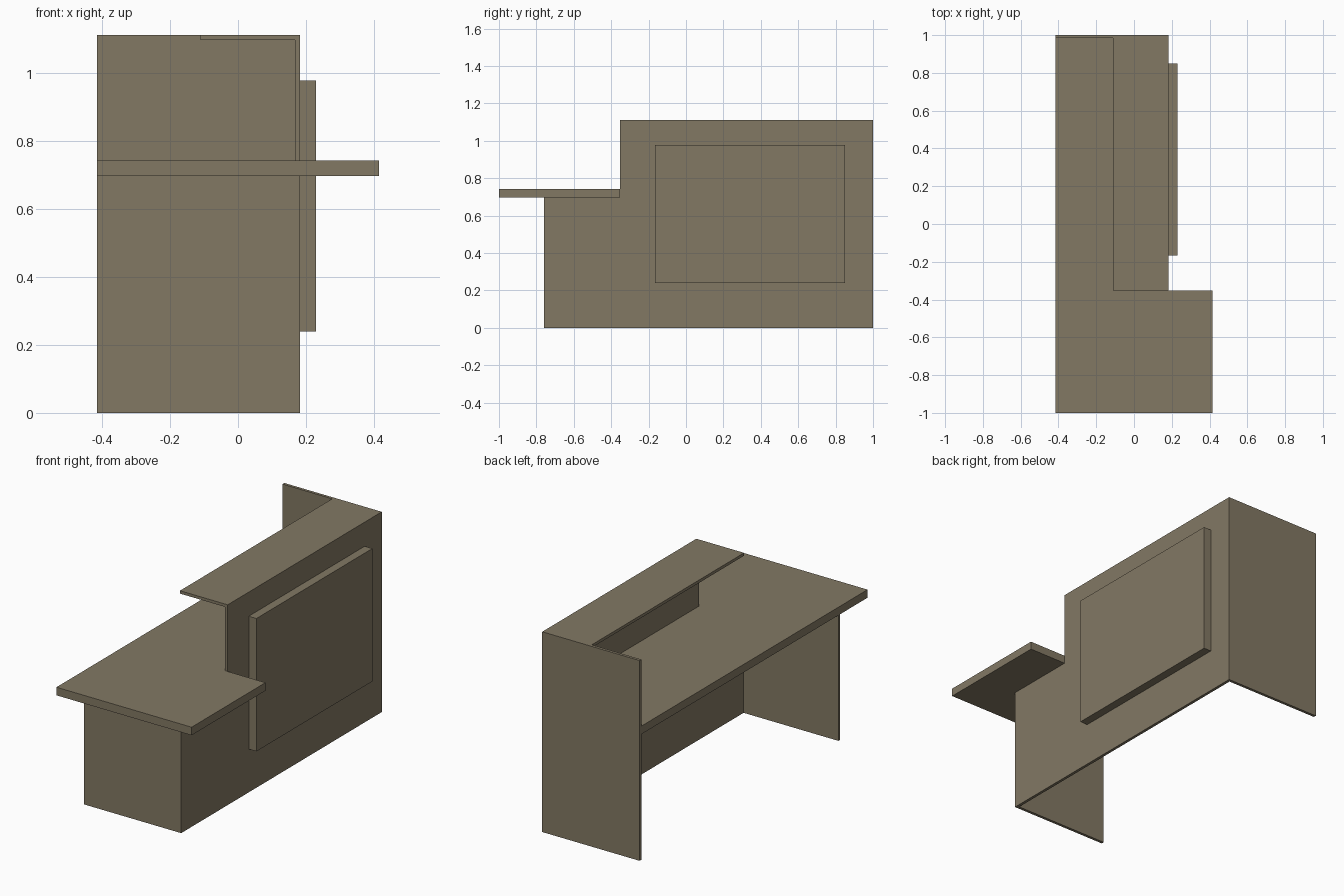
import bpy, bmesh
from mathutils import Vector

if "Cube" in bpy.data.objects:
    bpy.data.objects.remove(bpy.data.objects["Cube"])

mat = bpy.data.materials.new("taupe laminate")
mat.diffuse_color = (0.225, 0.19, 0.127, 1)
mat.use_nodes = True
mat.node_tree.nodes["Principled BSDF"].inputs["Base Color"].default_value = mat.diffuse_color


def prism(name, outline, offset):
    """Extrude a flat outline of 3D points along an offset vector."""
    bm = bmesh.new()
    face = bm.faces.new([bm.verts.new(p) for p in outline])
    ext = bmesh.ops.extrude_face_region(bm, geom=[face], use_keep_orig=True)
    moved = [g for g in ext["geom"] if isinstance(g, bmesh.types.BMVert)]
    bmesh.ops.translate(bm, vec=Vector(offset), verts=moved)
    bmesh.ops.recalc_face_normals(bm, faces=bm.faces[:])
    mesh = bpy.data.meshes.new(name)
    bm.to_mesh(mesh)
    bm.free()
    mesh.materials.append(mat)
    obj = bpy.data.objects.new(name, mesh)
    bpy.context.collection.objects.link(obj)
    return obj


def box(name, x0, x1, y0, y1, z0, z1):
    pts = [(x0, y0, z0), (x1, y0, z0), (x1, y1, z0), (x0, y1, z0)]
    return prism(name, pts, (0, 0, z1 - z0))


LEFT, RIGHT, T = -0.415, 0.183, 0.016   # body sides and board thickness
STEP, LEG, BACK = -0.352, -0.76, 1.0    # y of counter step, short leg, tall end
DESK0, DESK1, TOP = 0.697, 0.742, 1.112  # desk underside, desk top, overall height
INNER = RIGHT - T

# Stepped customer-side panel
profile = [(LEG, 0), (BACK, 0), (BACK, TOP), (STEP, TOP), (STEP, DESK0), (LEG, DESK0)]
prism("front_panel", [(INNER, y, z) for y, z in profile], (T, 0, 0))

# Raised decorative panel
box("raised_panel", RIGHT, 0.23, -0.167, 0.85, 0.24, 0.978)

# L-shaped desk top, notched around the stepped panel
desk = [(LEFT, -1), (0.415, -1), (0.415, STEP), (INNER, STEP), (INNER, BACK - T), (LEFT, BACK - T)]
prism("desk_top", [(x, y, DESK0) for x, y in desk], (0, 0, DESK1 - DESK0))

# Short leg and tall end panel
box("short_leg", LEFT, INNER, LEG, LEG + T, 0, DESK0)
box("tall_end_panel", LEFT, INNER, BACK - T, BACK, 0, TOP)

# Transaction shelf over the desk
box("counter_shelf", -0.11, INNER, STEP, BACK - T, TOP - T, TOP)
